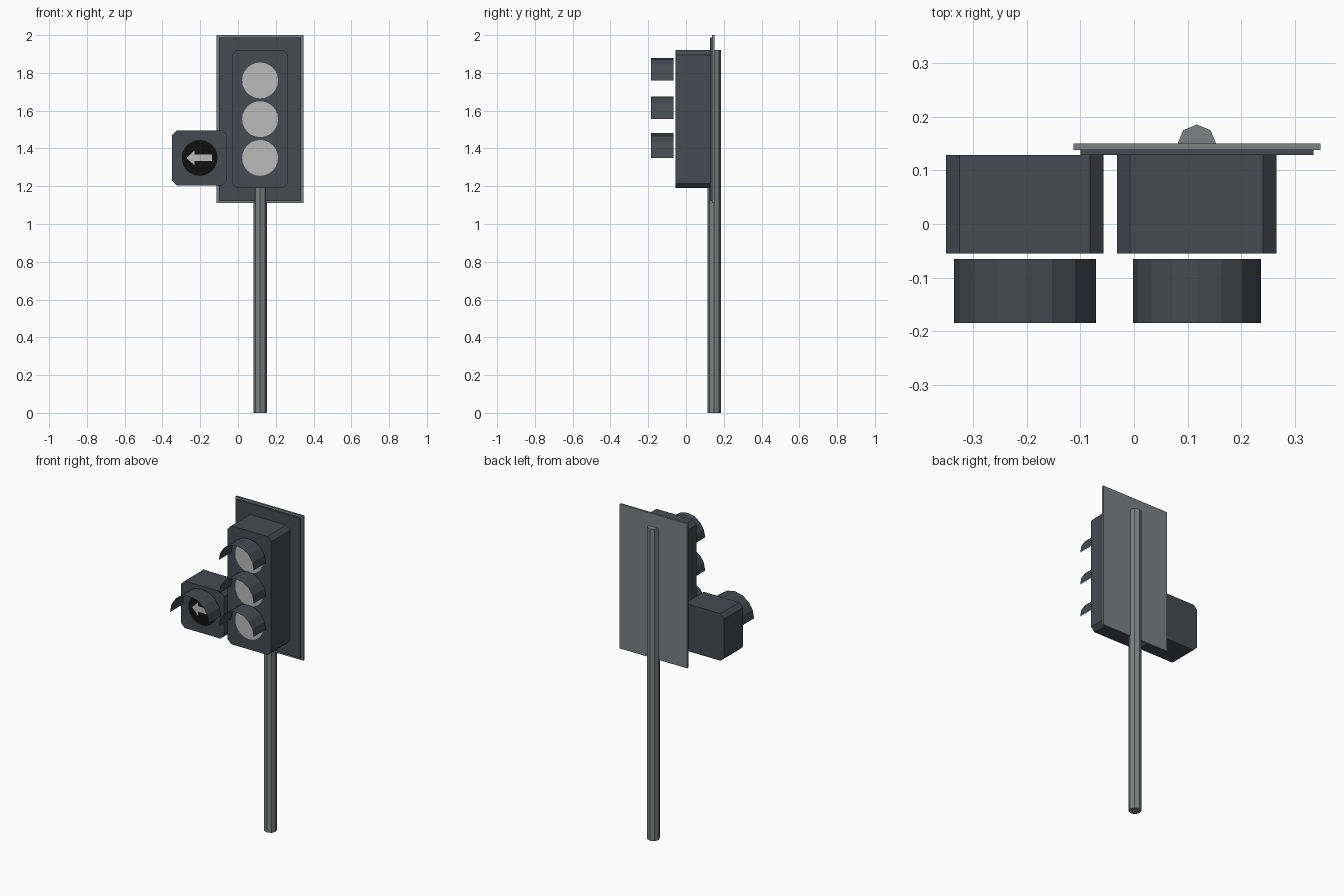
import bpy, bmesh
from math import cos, sin, pi

if "Cube" in bpy.data.objects:
    bpy.data.objects.remove(bpy.data.objects["Cube"])


def material(name, r, g, b):
    m = bpy.data.materials.new(name)
    m.diffuse_color = (r, g, b, 1)
    m.use_nodes = True
    m.node_tree.nodes["Principled BSDF"].inputs["Base Color"].default_value = m.diffuse_color
    return m


DARK = material("dark_grey", 0.06, 0.07, 0.085)
METAL = material("metal_grey", 0.2, 0.22, 0.22)
LIGHT = material("lens_grey", 0.5, 0.5, 0.5)
BLACK = material("black", 0.005, 0.005, 0.005)


def finish(bm, name, mat):
    me = bpy.data.meshes.new(name)
    bm.to_mesh(me)
    bm.free()
    me.materials.append(mat)
    ob = bpy.data.objects.new(name, me)
    bpy.context.collection.objects.link(ob)
    return ob


def plate(name, pts, y0, y1, mat):
    """Front-view (x, z) outline, flat at y0 or extruded back to y1."""
    bm = bmesh.new()
    f = bm.faces.new([bm.verts.new((x, y0, z)) for x, z in pts])
    if f.normal.y > 0:
        f.normal_flip()
    if y1 is not None:
        r = bmesh.ops.extrude_face_region(bm, geom=[f], use_keep_orig=True)
        vs = [v for v in r["geom"] if isinstance(v, bmesh.types.BMVert)]
        bmesh.ops.translate(bm, verts=vs, vec=(0, y1 - y0, 0))
        bmesh.ops.recalc_face_normals(bm, faces=bm.faces)
    return finish(bm, name, mat)


def rect(x0, x1, z0, z1, c=0.0):
    if c == 0:
        return [(x0, z0), (x1, z0), (x1, z1), (x0, z1)]
    return [(x0 + c, z0), (x1 - c, z0), (x1, z0 + c), (x1, z1 - c),
            (x1 - c, z1), (x0 + c, z1), (x0, z1 - c), (x0, z0 + c)]


def lens(name, cx, cz, mat):
    pts = [(cx + 0.095 * cos(i * pi / 12), cz + 0.095 * sin(i * pi / 12)) for i in range(24)]
    plate(name, pts, -0.058, None, mat)


def visor(name, cx, cz, r):
    """Open half-tube hood above a lens."""
    bm = bmesh.new()
    rows = [[bm.verts.new((cx + r * cos(i * pi / 8), y, cz + r * sin(i * pi / 8)))
             for i in range(9)] for y in (-0.184, -0.065)]
    for i in range(8):
        bm.faces.new((rows[0][i], rows[1][i], rows[1][i + 1], rows[0][i + 1]))
    finish(bm, name, DARK)


def arrow(name, cx, cz, d, y):
    """Arrow pointing along the (x, z) direction d."""
    shape = [(-0.065, -0.017), (0.028, -0.017), (0.028, -0.039), (0.069, 0),
             (0.028, 0.039), (0.028, 0.017), (-0.065, 0.017)]
    pts = [(cx + a * d[0] - b * d[1], cz + a * d[1] + b * d[0]) for a, b in shape]
    plate(name, pts, y, None, LIGHT)


MX, SX = 0.117, -0.203   # centres of main and side signals

# backboard: light border sheet and dark inset sheet
plate("backboard_border", rect(-0.113, 0.347, 1.11, 2.0), 0.138, 0.15, METAL)
plate("backboard_face", rect(-0.1, 0.334, 1.123, 1.987), 0.128, 0.138, DARK)

# signal housings with chamfered corners
plate("main_housing", rect(-0.032, 0.265, 1.19, 1.92, 0.025), -0.055, 0.128, DARK)
plate("side_housing", rect(-0.35, -0.057, 1.205, 1.495, 0.025), -0.055, 0.128, DARK)

# lenses and visors
for n, z in (("upper", 1.76), ("middle", 1.555), ("lower", 1.35)):
    lens(n + "_lens", MX, z, LIGHT)
    visor(n + "_visor", MX, z, 0.119)
lens("side_lens", SX, 1.35, BLACK)
visor("side_visor", SX, 1.35, 0.132)

# arrows
arrow("up_arrow", MX, 1.35, (0, 1), -0.060)
arrow("right_arrow", MX, 1.35, (1, 0), -0.061)
arrow("left_arrow", SX, 1.35, (-1, 0), -0.060)

# octagonal pole
bm = bmesh.new()
bmesh.ops.create_cone(bm, cap_ends=True, segments=8, radius1=0.036, radius2=0.036, depth=1.92)
bmesh.ops.translate(bm, verts=bm.verts, vec=(MX, 0.149, 0.96))
finish(bm, "pole", METAL)
